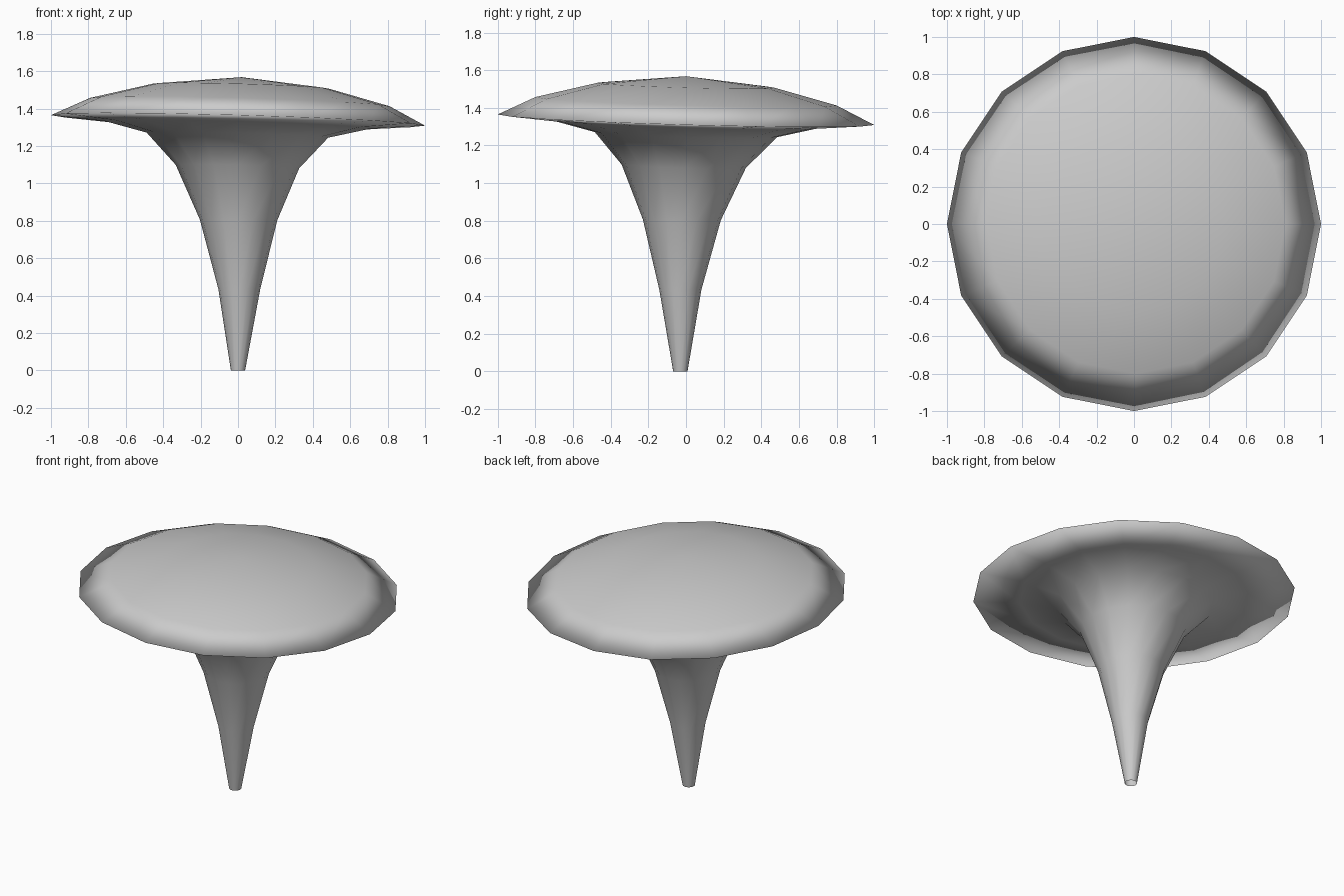
import bpy
import bmesh
from math import cos, sin, tau

SIDES = 16

cube = bpy.data.objects.get("Cube")
if cube:
    bpy.data.objects.remove(cube)

grey = bpy.data.materials.new("plain_grey")
grey.use_nodes = True
grey.diffuse_color = (0.6, 0.6, 0.6, 1)
grey.node_tree.nodes["Principled BSDF"].inputs["Base Color"].default_value = (0.6, 0.6, 0.6, 1)

# Profile from the foot up the stem, out under the cap and over to its crown:
# radius, height, centre x, centre y, lean
profile = [
    (0.038, 0.0, 0.0, -0.03, 0.0),
    (0.112, 0.435, 0.007, -0.03, 0.0),
    (0.207, 0.805, 0.003, -0.022, 0.01),
    (0.33, 1.09, -0.003, -0.012, 0.028),
    (0.485, 1.258, -0.003, 0.0, 0.028),
    (0.71, 1.313, 0.0, 0.0, 0.028),
    (1.0, 1.337, 0.0, 0.0, 0.028),
    (0.8, 1.435, 0.01, 0.0, 0.028),
    (0.47, 1.52, 0.015, 0.0, 0.028),
]

bm = bmesh.new()
rings = []
for r, z, cx, cy, lean in profile:
    ring = []
    for i in range(SIDES):
        x, y = r * cos(tau * i / SIDES), r * sin(tau * i / SIDES)
        ring.append(bm.verts.new((cx + x, cy + y, z - lean * (x + y))))
    rings.append(ring)

# Skin between neighbouring rings
for low, high in zip(rings, rings[1:]):
    for i in range(SIDES):
        j = (i + 1) % SIDES
        bm.faces.new((low[i], low[j], high[j], high[i]))

# Crown of the cap
crown = bm.verts.new((0.02, 0.0, 1.568))
for i in range(SIDES):
    bm.faces.new((rings[-1][i], rings[-1][(i + 1) % SIDES], crown))

# Smooth everywhere, including over the rim
for face in bm.faces:
    face.smooth = True
mesh = bpy.data.meshes.new("mushroom")
bm.to_mesh(mesh)
bm.free()
mesh.materials.append(grey)
bpy.context.collection.objects.link(bpy.data.objects.new("mushroom", mesh))
